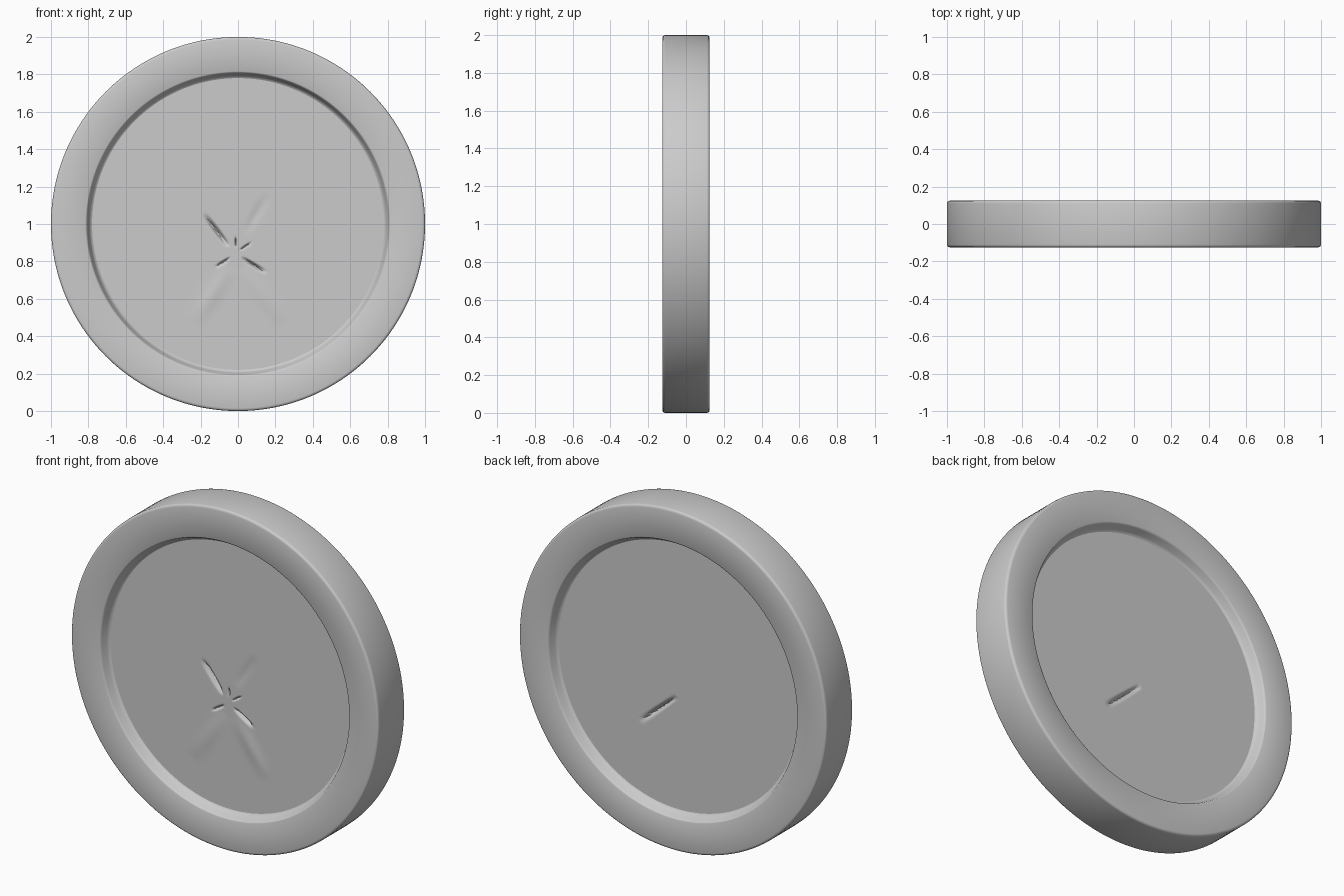
import bpy, math

if "Cube" in bpy.data.objects:
    bpy.data.objects.remove(bpy.data.objects["Cube"])

SEG = 192          # sides of every ring
HALF = 0.125       # half thickness
FLOOR = 0.07       # distance of recessed floor from mid plane
R_FLOOR = 0.78

grey = bpy.data.materials.new("plain grey")
grey.diffuse_color = (0.6, 0.6, 0.6, 1)
grey.use_nodes = True
grey.node_tree.nodes["Principled BSDF"].inputs["Base Color"].default_value = grey.diffuse_color


def finish(name, verts, faces):
    me = bpy.data.meshes.new(name)
    me.from_pydata(verts, [], faces)
    me.materials.append(grey)
    ob = bpy.data.objects.new(name, me)
    bpy.context.collection.objects.link(ob)
    bpy.ops.object.select_all(action='DESELECT')
    ob.select_set(True)
    bpy.context.view_layer.objects.active = ob
    bpy.ops.object.mode_set(mode='EDIT')
    bpy.ops.mesh.select_all(action='SELECT')
    bpy.ops.mesh.normals_make_consistent(inside=False)
    bpy.ops.object.mode_set(mode='OBJECT')
    bpy.ops.object.shade_smooth_by_angle(angle=math.radians(50))
    return ob


def strips(rings, closed):
    n = rings if closed else rings - 1
    return [(i * SEG + j, i * SEG + (j + 1) % SEG,
             (i + 1) % rings * SEG + (j + 1) % SEG, (i + 1) % rings * SEG + j)
            for i in range(n) for j in range(SEG)]


def ring_angle(j):
    return 2 * math.pi * j / SEG


# Rim: lathed closed profile (radius, y), mirrored front to back
half = [(0.76, FLOOR - 0.012), (R_FLOOR, FLOOR), (0.788, FLOOR + 0.004), (0.794, FLOOR + 0.014),
        (0.806, HALF - 0.012), (0.81, HALF - 0.003), (0.816, HALF),
        (0.985, HALF), (0.993, HALF - 0.002), (0.998, HALF - 0.007), (1.0, HALF - 0.015)]
profile = [(r, -y) for r, y in half] + [(r, y) for r, y in reversed(half)]
verts = [(r * math.cos(ring_angle(j)), y, 1 + r * math.sin(ring_angle(j)))
         for r, y in profile for j in range(SEG)]
finish("rim", verts, strips(len(profile), True))


# Floors: recessed discs, rings gathered around the pinch point
PINCH = (-0.01, 0.85)
# creases: x0, z0, x1, z1, half width, depth
FRONT = [(-0.18, 1.05, -0.05, 0.88, 0.013, 0.03), (0.02, 0.82, 0.15, 0.74, 0.010, 0.025),
         (-0.12, 0.77, -0.04, 0.82, 0.008, 0.018), (0.01, 0.86, 0.07, 0.90, 0.007, 0.015),
         (-0.012, 0.88, -0.012, 0.93, 0.006, 0.015),
         (-0.04, 0.77, -0.24, 0.46, 0.05, -0.006), (0.03, 0.77, 0.24, 0.46, 0.05, -0.006),
         (0.04, 0.95, 0.16, 1.16, 0.03, 0.005)]
BACK = [(0.25, 0.67, 0.01, 0.88, 0.012, 0.03)]


def crease_depth(x, z, creases):
    d = 0
    for x0, z0, x1, z1, w, depth in creases:
        dx, dz = x1 - x0, z1 - z0
        length = math.hypot(dx, dz)
        t = ((x - x0) * dx + (z - z0) * dz) / length ** 2
        s = ((x - x0) * dz - (z - z0) * dx) / length
        if 0 < t < 1:
            d += depth * math.sin(math.pi * t) * math.exp(-(s / w) ** 2 * 1.5)
    return d


def floor_disc(name, side, creases):
    rings = 64
    verts = []
    for i in range(rings):
        f = 0.01 + 0.99 * (i / (rings - 1)) ** 1.3
        cx, cz = PINCH[0] * (1 - f), PINCH[1] * (1 - f) + f
        for j in range(SEG):
            x = cx + R_FLOOR * f * math.cos(ring_angle(j))
            z = cz + R_FLOOR * f * math.sin(ring_angle(j))
            verts.append((x, side * (FLOOR - crease_depth(x, z, creases)), z))
    ob = finish(name, verts, strips(rings, False) + [tuple(range(SEG))])
    # open sheet: make it face outward
    if ob.data.polygons[-1].normal.y * side < 0:
        ob.data.flip_normals()


floor_disc("front_floor", -1, FRONT)
floor_disc("back_floor", 1, BACK)
